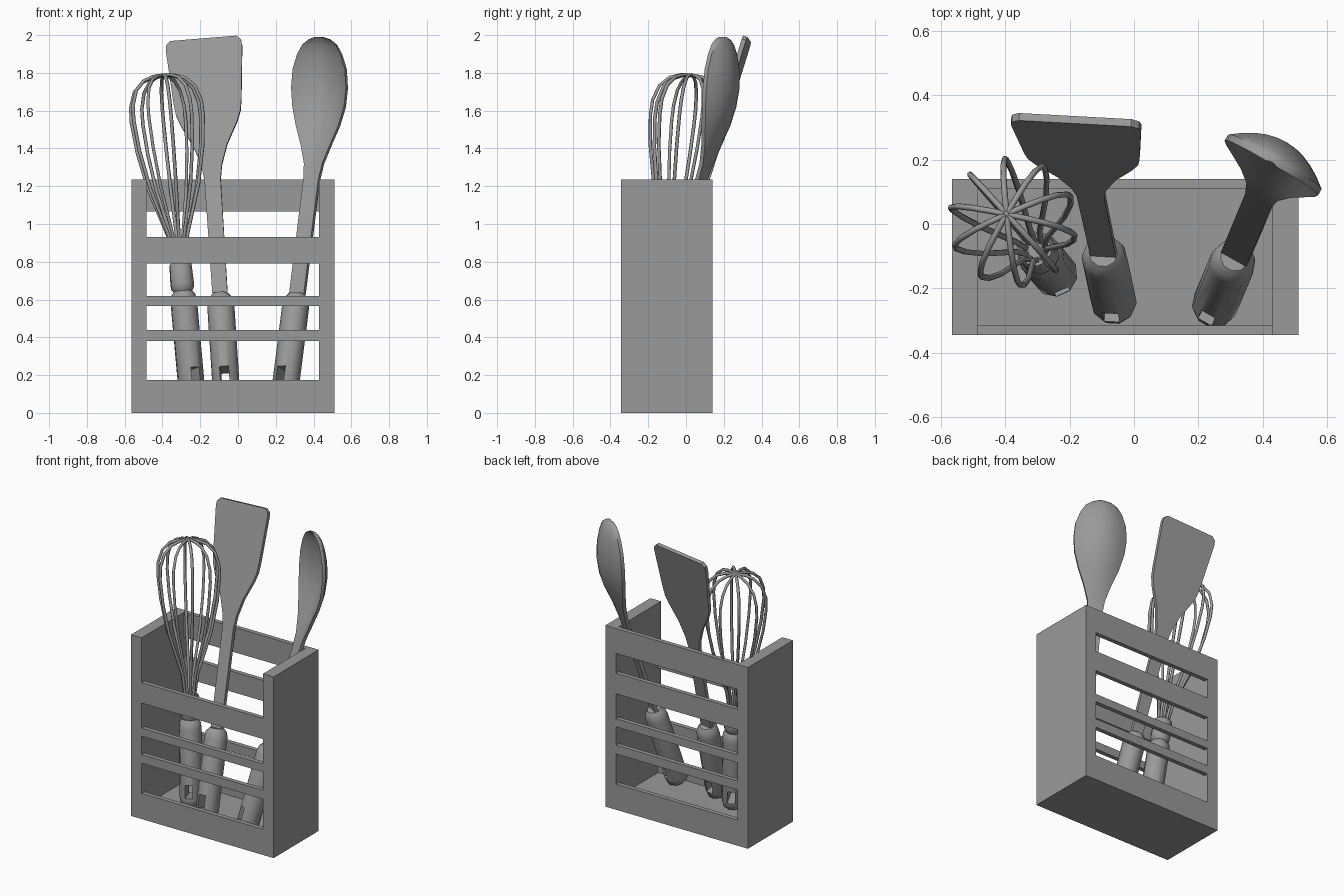
import bpy, bmesh
from math import sin, cos, pi, radians
from mathutils import Vector, Matrix

cube = bpy.data.objects.get("Cube")
if cube:
    bpy.data.objects.remove(cube, do_unlink=True)

grey = bpy.data.materials.new("plain grey")
grey.use_nodes = True
colour = (0.32, 0.32, 0.32, 1)
grey.diffuse_color = colour
grey.node_tree.nodes["Principled BSDF"].inputs["Base Color"].default_value = colour


def activate(ob):
    bpy.ops.object.select_all(action='DESELECT')
    ob.select_set(True)
    bpy.context.view_layer.objects.active = ob


def finish(name, bm, matrix=Matrix(), smooth=0):
    bmesh.ops.recalc_face_normals(bm, faces=bm.faces)
    mesh = bpy.data.meshes.new(name)
    bm.to_mesh(mesh)
    bm.free()
    ob = bpy.data.objects.new(name, mesh)
    ob.matrix_world = matrix
    bpy.context.collection.objects.link(ob)
    mesh.materials.append(grey)
    if smooth:
        activate(ob)
        bpy.ops.object.shade_smooth_by_angle(angle=radians(smooth))
    return ob


def box(name, low, high, matrix=Matrix()):
    low, high = Vector(low), Vector(high)
    bm = bmesh.new()
    bmesh.ops.create_cube(bm, size=1)
    for v in bm.verts:
        v.co = (low + high) / 2 + v.co * (high - low)
    return finish(name, bm, matrix)


def loft(name, rings, matrix=Matrix(), smooth=45):
    # Skin a list of equal-sized point rings and cap both ends
    bm = bmesh.new()
    loops = [[bm.verts.new(p) for p in ring] for ring in rings]
    for a, b in zip(loops, loops[1:]):
        for i in range(len(a)):
            j = (i + 1) % len(a)
            bm.faces.new((a[i], a[j], b[j], b[i]))
    bm.faces.new(loops[0])
    bm.faces.new(loops[-1])
    return finish(name, bm, matrix, smooth)


def turned(name, profile, matrix, sides=10):
    return loft(name, [[(r * cos(2 * pi * i / sides), r * sin(2 * pi * i / sides), t)
                        for i in range(sides)] for r, t in profile], matrix, 50)


def frame(base, tip, width):
    # Local z runs along the tool, local x across it
    base, z = Vector(base), (Vector(tip) - Vector(base)).normalized()
    x = Vector(width)
    x = (x - z * x.dot(z)).normalized()
    m = Matrix((x, z.cross(x), z)).transposed().to_4x4()
    m.translation = base
    return m


def handle(name, matrix):
    # Rounded grip with a rectangular hanging hole
    grip = turned(name, [(.045, 0), (.064, .015), (.072, .05), (.072, .5),
                         (.066, .54), (.045, .565)], matrix)
    cutter = box("hole_cutter", (-.024, -.2, .06), (.024, .2, .145), matrix)
    cutter.hide_render = True
    mod = grip.modifiers.new("hanging hole", 'BOOLEAN')
    mod.object, mod.operation, mod.solver = cutter, 'DIFFERENCE', 'EXACT'
    activate(grip)
    bpy.ops.object.modifier_apply(modifier=mod.name)
    bpy.data.objects.remove(cutter, do_unlink=True)


# Holder: two side walls, floor and slatted front and back
left, right, front, back, top = -.565, .51, -.345, .14, 1.235
wall, board = .08, .03
box("right_wall", (left, front, 0), (left + wall, back, top))
box("left_wall", (right - wall, front, 0), (right, back, top))
inner_l, inner_r = left + wall, right - wall
box("floor", (inner_l, front + board, 0), (inner_r, back - board, .08))
slats = [(0, .175), (.38, .44), (.565, .62), (.79, .93), (1.065, top)]
for i, (z0, z1) in enumerate(slats):
    if i < 4:
        box(f"front_slat_{i + 1}", (inner_l, front, z0), (inner_r, front + board, z1))
    box(f"back_slat_{i + 1}", (inner_l, back - board, z0), (inner_r, back, z1))

# Spatula: flat outline mirrored across its axis
m = frame((-.06, -.255, .09), (-.183, .325, 1.985), (.405, -.02, .04))
handle("spatula_handle", m)
half = [(.04, .5), (.043, 1.2), (.055, 1.28), (.09, 1.39), (.15, 1.51), (.172, 1.57),
        (.18, 1.63), (.203, 1.93), (.198, 1.96), (.175, 1.98)]
outline = half + [(-w, t) for w, t in reversed(half)]
loft("spatula_blade", [[(w, y, t) for w, t in outline] for y in (-.012, .012)], m, 30)

# Spoon: neck and scooped bowl skinned from crescent sections
across = Vector((.86, -.5, 0)).normalized()
behind = Vector((.5, .86, -.1)).normalized()
m = frame((.245, -.265, .09), (.39, .08, 1.235), across)
handle("spoon_handle", m)
# centre x, y, z, half width, bowl depth
stations = [(.31, -.11, .6, .045, 0), (.39, .08, 1.235, .046, 0),
            (.402, .108, 1.32, .056, .005), (.414, .135, 1.42, .09, .02),
            (.423, .157, 1.52, .13, .045), (.429, .172, 1.62, .158, .065),
            (.431, .182, 1.72, .168, .072), (.432, .188, 1.82, .16, .066),
            (.432, .192, 1.9, .132, .05), (.432, .194, 1.95, .1, .034),
            (.432, .195, 1.978, .06, .016), (.432, .195, 1.99, .02, .005)]
steps = [i / 5 - 1 for i in range(11)]
rings = []
for x, y, z, w, depth in stations:
    c = Vector((x, y, z))
    inner = [c + across * w * u + behind * (depth * (1 - u * u) - .01) for u in steps]
    outer = [c + across * w * u + behind * (depth * (1 - u * u) + .012) for u in reversed(steps)]
    rings.append(inner + outer)
loft("spoon_bowl", rings, smooth=50)

# Whisk: grip, collar and five wire loops
m = frame((-.242, -.16, .09), (-.395, .03, 1.785), (.9, .4, 0))
handle("whisk_handle", m)
turned("whisk_collar", [(.045, .55), (.062, .575), (.064, .6), (.06, .7), (.05, .715)], m)
arc = [(.028, .69), (.05, .85), (.137, 1.12), (.178, 1.32), (.195, 1.48), (.192, 1.56),
       (.165, 1.64), (.115, 1.69), (.06, 1.71), (0, 1.716)]
path = arc + [(-r, t) for r, t in reversed(arc[:-1])]
for k in range(5):
    curve = bpy.data.curves.new("whisk_wire", 'CURVE')
    curve.dimensions = '3D'
    curve.bevel_depth = .0095
    curve.bevel_resolution = 1
    spline = curve.splines.new('POLY')
    spline.points.add(len(path) - 1)
    a = radians(k * 36)
    for p, (r, t) in zip(spline.points, path):
        p.co = (r * cos(a), r * sin(a), t, 1)
    wire = bpy.data.objects.new(f"whisk_wire_{k + 1}", curve)
    wire.matrix_world = m
    bpy.context.collection.objects.link(wire)
    curve.materials.append(grey)
    activate(wire)
    bpy.ops.object.convert(target='MESH')
    bpy.ops.object.shade_smooth_by_angle(angle=radians(65))
